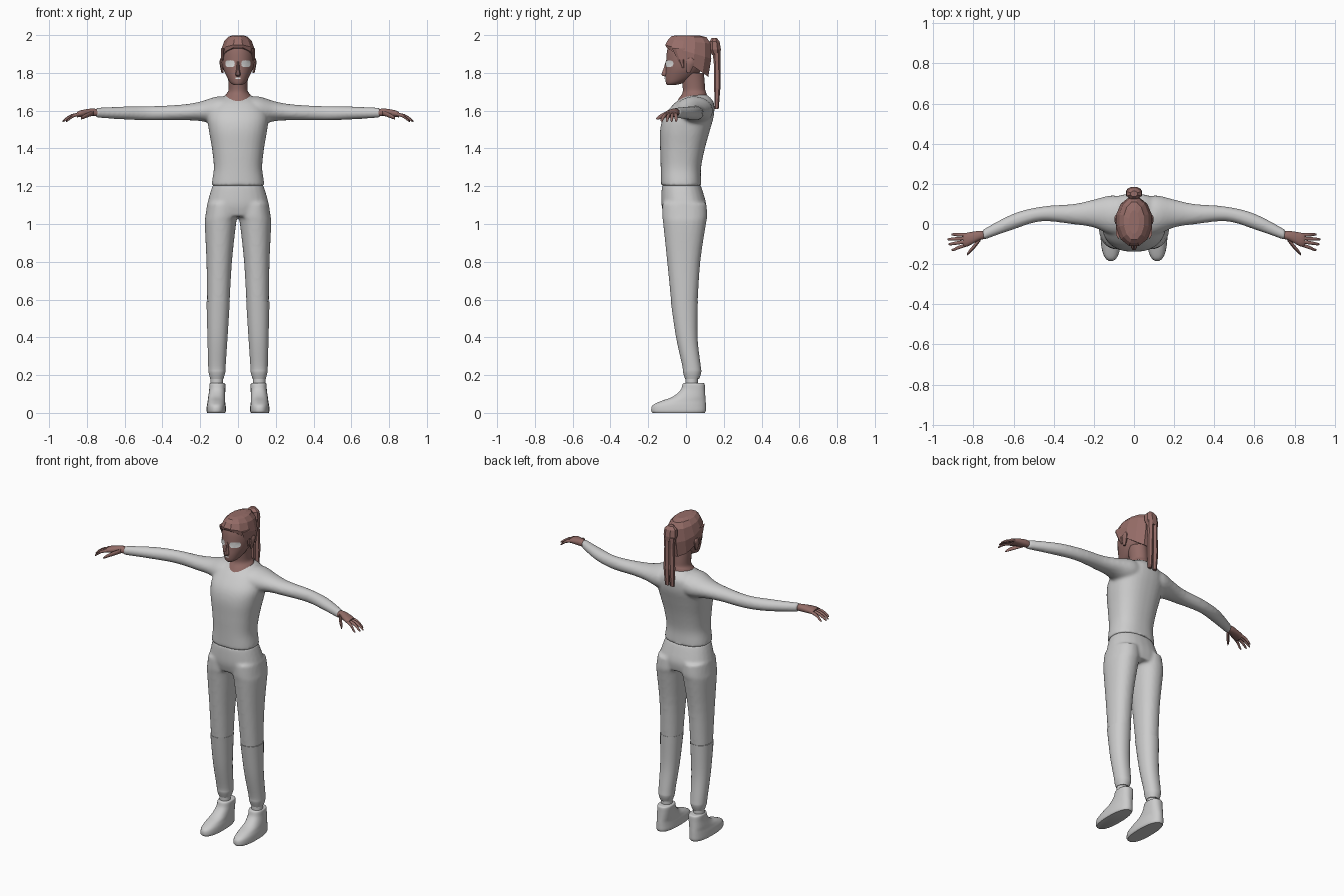
import bpy
import bmesh
from math import cos, sin, pi, sqrt, copysign

old = bpy.data.objects.get("Cube")
if old:
    bpy.data.objects.remove(old, do_unlink=True)


def material(name, r, g, b):
    m = bpy.data.materials.new(name)
    m.use_nodes = True
    m.diffuse_color = (r, g, b, 1)
    m.node_tree.nodes["Principled BSDF"].inputs["Base Color"].default_value = (r, g, b, 1)
    return m


CLOTH = material("pale grey cloth", 0.6, 0.6, 0.6)
SKIN = material("brown skin", 0.29, 0.15, 0.135)
HAIR = material("brown hair", 0.31, 0.155, 0.14)
EYE = material("eye white", 0.75, 0.75, 0.75)


def spline(a, b, c, d, t):
    """Smooth interpolation between values b and c."""
    return b + 0.5 * t * (c - a + t * (2*a - 5*b + 4*c - d + t * (3*(b - c) + d - a)))


def refine(rows, steps):
    last = len(rows) - 1
    out = []
    for i in range(last):
        quad = [rows[max(0, min(last, i + k))] for k in (-1, 0, 1, 2)]
        for s in range(steps):
            out.append([spline(*v, s / steps) for v in zip(*quad)])
    return out + [rows[-1]]


def loft(bm, rows, axis="z", n=24, steps=4, power=2.0, side=1):
    """Skin over cross-sections (position, low a, high a, low b, high b, tilt)."""
    rows = [list(r) + [0] * (6 - len(r)) for r in rows]
    rings = []
    for t, a0, a1, b0, b1, tilt in refine(rows, steps):
        ring = []
        for k in range(n):
            c, s = cos(2*pi*(k + 0.5)/n), sin(2*pi*(k + 0.5)/n)
            a = (a0 + a1)/2 + (a1 - a0)/2 * copysign(abs(c)**(2/power), c)
            b = (b0 + b1)/2 + (b1 - b0)/2 * copysign(abs(s)**(2/power), s)
            p = (a, b, t + tilt*b) if axis == "z" else (t, a, b)
            ring.append(bm.verts.new((p[0]*side, p[1], p[2])))
        rings.append(ring)
    for low, high in zip(rings, rings[1:]):
        for k in range(n):
            j = (k + 1) % n
            bm.faces.new((low[k], low[j], high[j], high[k]))
    bm.faces.new(rings[0])
    bm.faces.new(rings[-1])


def finish(name, bm, mat, smooth=True, voxel=0):
    bmesh.ops.recalc_face_normals(bm, faces=bm.faces[:])
    mesh = bpy.data.meshes.new(name)
    bm.to_mesh(mesh)
    bm.free()
    mesh.materials.append(mat)
    ob = bpy.data.objects.new(name, mesh)
    bpy.context.scene.collection.objects.link(ob)
    if voxel:
        # melt overlapping volumes into one soft garment
        m = ob.modifiers.new("blend", "REMESH")
        m.mode, m.voxel_size, m.use_smooth_shade = "VOXEL", voxel, True
        m = ob.modifiers.new("soften", "SMOOTH")
        m.factor, m.iterations = 0.5, 6
    elif smooth:
        bpy.ops.object.select_all(action="DESELECT")
        ob.select_set(True)
        bpy.context.view_layer.objects.active = ob
        bpy.ops.object.shade_smooth_by_angle(angle=0.9)
    return ob


def part(name, rows, mat, smooth=True, **kw):
    bm = bmesh.new()
    loft(bm, rows, **kw)
    return finish(name, bm, mat, smooth)


def wide(z, half, y0, y1, tilt=0):
    return (z, -half, half, y0, y1, tilt)


# Sweater: body and both sleeves
bm = bmesh.new()
loft(bm, [wide(1.203, .14, -.133, .082), wide(1.23, .137, -.133, .08),
          wide(1.3, .128, -.134, .08), wide(1.4, .138, -.137, .1),
          wide(1.5, .155, -.137, .128), wide(1.57, .16, -.117, .147),
          wide(1.63, .135, -.07, .15), wide(1.66, .1, -.035, .137),
          wide(1.685, .06, 0, .11)], power=2.4, n=32)
SLEEVE = [(.03, -.06, .13, 1.53, 1.67), (.11, -.055, .143, 1.525, 1.675),
          (.2, -.018, .122, 1.545, 1.648), (.3, -.002, .1, 1.549, 1.632),
          (.46, .013, .087, 1.548, 1.624), (.6, -.027, .052, 1.553, 1.622),
          (.755, -.082, -.029, 1.563, 1.616)]
for side in (1, -1):
    loft(bm, SLEEVE, axis="x", side=side)
finish("sweater", bm, CLOTH, voxel=.009)

# Trousers: hips and both thighs
bm = bmesh.new()
loft(bm, [wide(1.04, .165, -.115, .1), wide(1.1, .164, -.13, .108),
          wide(1.17, .146, -.13, .09), wide(1.212, .132, -.126, .075)], power=2.3)
THIGH = [(1.11, .005, .163, -.125, .108), (1.04, .003, .173, -.126, .113),
         (1.0, .01, .176, -.121, .106), (.8, .032, .167, -.1, .076),
         (.57, .045, .163, -.077, .061)]
for side in (1, -1):
    loft(bm, THIGH, side=side, power=2.2)
finish("trousers", bm, CLOTH, voxel=.009)

SHIN = [(.59, .043, .167, -.081, .063), (.4, .055, .162, -.053, .061),
        (.25, .065, .158, -.02, .078), (.215, .067, .156, -.016, .081),
        (.18, .077, .147, -.005, .07)]
ANKLE = [(.19, .08, .145, -.002, .063), (.14, .08, .145, -.002, .063)]
SHOE = [(0, .068, .163, -.178, .1), (.012, .063, .167, -.185, .106),
        (.04, .065, .165, -.178, .106), (.062, .068, .161, -.135, .105),
        (.085, .068, .158, -.072, .103), (.12, .067, .153, -.03, .101),
        (.152, .067, .151, -.018, .099), (.158, .075, .144, -.01, .09)]
PALM = [(.745, -.075, -.035, 1.57, 1.608), (.775, -.084, -.034, 1.57, 1.612),
        (.83, -.113, -.042, 1.567, 1.603), (.852, -.112, -.047, 1.564, 1.594)]
# Base y, tip x and tip y of each finger
FINGERS = [(-.055, .91, -.052), (-.071, .928, -.076),
           (-.088, .924, -.1), (-.104, .908, -.128)]


def bead(x, y, z, r):
    return (x, y - r, y + r, z - r, z + r)


for side, word in ((1, "left"), (-1, "right")):
    part(word + "_trouser_leg", SHIN, CLOTH, side=side, power=2.2)
    part(word + "_ankle", ANKLE, CLOTH, side=side)
    part(word + "_shoe", SHOE, CLOTH, side=side, power=2.4)

    # Hand: palm, fingers and thumb
    bm = bmesh.new()
    loft(bm, PALM, axis="x", n=12, side=side, power=2.3)
    for y, tx, ty in FINGERS:
        loft(bm, [bead(.835, y, 1.582, .009), bead((.835 + tx)/2, (y + ty)/2, 1.573, .0095),
                  bead(tx - .01, ty, 1.552, .007), bead(tx, ty, 1.544, .004)],
             axis="x", n=8, steps=2, side=side)
    loft(bm, [bead(.765, -.072, 1.588, .014), bead(.79, -.105, 1.58, .014),
              bead(.82, -.138, 1.566, .011), bead(.832, -.153, 1.558, .005)],
         axis="x", n=8, steps=2, side=side)
    finish(word + "_hand", bm, SKIN)

    # Ear and the lock of hair in front of it
    part(word + "_ear", [(1.8, .077, .088, .005, .022), (1.825, .075, .094, -.002, .035),
                         (1.86, .078, .099, 0, .047), (1.878, .08, .092, .012, .036)],
         SKIN, n=8, steps=2, side=side)
    part(word + "_side_lock", [(1.825, .076, .083, -.02, -.012), (1.87, .072, .09, -.045, -.005),
                               (1.93, .065, .091, -.075, .01)],
         HAIR, smooth=False, n=6, steps=1, side=side)

    # One strand of the ponytail
    part(word + "_ponytail_strand", [(1.92, -.003, .036, .14, .184), (1.85, -.003, .033, .147, .182),
                                     (1.72, -.002, .038, .149, .182), (1.61, .004, .031, .152, .173)],
         HAIR, smooth=False, n=6, steps=1, side=side)

# Neck, flaring into a low round collar patch
part("neck", [wide(1.655, .078, -.052, .112, .22), wide(1.675, .066, -.036, .107, .2),
              wide(1.7, .052, -.018, .102, .1), wide(1.74, .051, -.02, .1),
              wide(1.8, .055, -.03, .095)], SKIN)

# Head with tapered jaw
part("head", [wide(1.735, .02, -.1, -.06), wide(1.748, .04, -.107, -.01),
              wide(1.78, .06, -.11, .05), wide(1.82, .077, -.107, .085),
              wide(1.87, .085, -.105, .105), wide(1.92, .083, -.1, .11),
              wide(1.96, .068, -.085, .1), wide(1.98, .04, -.05, .07)], SKIN, n=32)
part("nose", [wide(1.782, .009, -.116, -.09), wide(1.79, .015, -.132, -.09),
              wide(1.82, .009, -.121, -.09), wide(1.86, .006, -.108, -.09)],
     SKIN, n=8, steps=2)

# Faceted swept-back hair and tied knot
part("hair", [wide(1.862, .091, -.108, .122, -.7), wide(1.915, .093, -.114, .138, -.3),
              wide(1.968, .075, -.098, .135, -.1), wide(1.992, .052, -.08, .112, -.03),
              wide(1.999, .025, -.05, .07)], HAIR, smooth=False, n=12, steps=1)
part("hair_knot", [wide(1.985, .018, .135, .165), wide(1.965, .04, .122, .18),
                   wide(1.925, .043, .12, .187), wide(1.895, .032, .135, .184)],
     HAIR, smooth=False, n=8, steps=1)


def face_patch(name, cx, cz, w, h, rx, mid, depth, mat):
    """Thin plate that follows the curve of the face."""
    bm = bmesh.new()

    def spot(x, z):
        return bm.verts.new((x, mid - depth*sqrt(1 - (x/rx)**2) - .004, z))

    rim = []
    for k in range(16):
        c, s = cos(pi*k/8), sin(pi*k/8)
        rim.append(spot(cx + w*copysign(sqrt(abs(c)), c), cz + h*copysign(abs(s)**.7, s)))
    hub = spot(cx, cz)
    for k in range(16):
        bm.faces.new((hub, rim[k], rim[(k + 1) % 16]))
    finish(name, bm, mat)


# Eyes and mouth
for side, word in ((1, "left"), (-1, "right")):
    face_patch(word + "_eye", .042*side, 1.849, .025, .018, .083, 0, .106, EYE)
face_patch("mouth", 0, 1.772, .014, .004, .058, -.03, .08, EYE)
